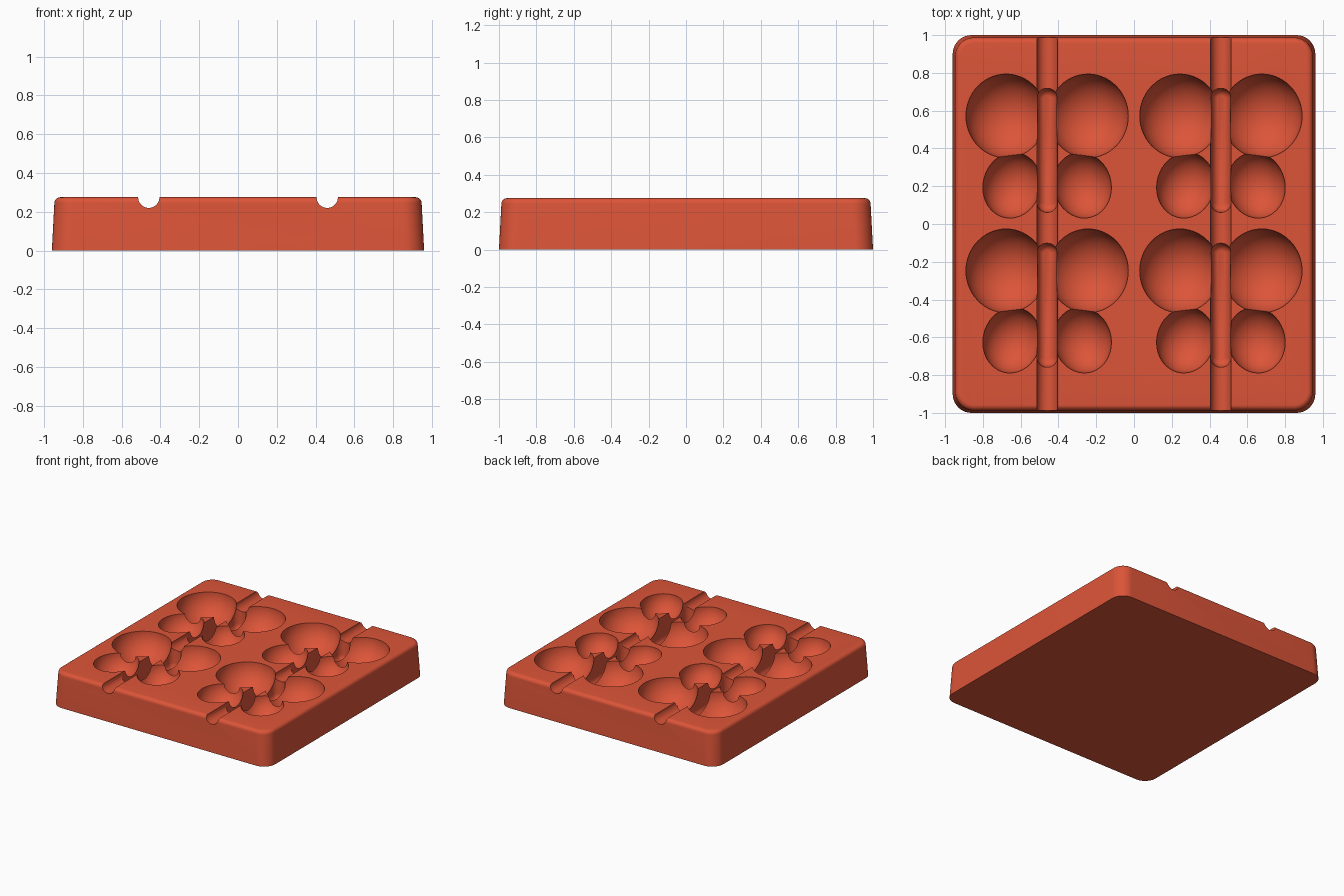
import bpy, bmesh, math
from mathutils import Matrix

cube = bpy.data.objects.get("Cube")
if cube:
    bpy.data.objects.remove(cube)

TOP = 0.275

red = bpy.data.materials.new("warm red")
red.use_nodes = True
colour = (0.72, 0.09, 0.04, 1)
red.diffuse_color = colour
red.node_tree.nodes["Principled BSDF"].inputs["Base Color"].default_value = colour


def add_object(name, bm):
    bmesh.ops.recalc_face_normals(bm, faces=bm.faces)
    mesh = bpy.data.meshes.new(name)
    bm.to_mesh(mesh)
    bm.free()
    mesh.materials.append(red)
    obj = bpy.data.objects.new(name, mesh)
    bpy.context.scene.collection.objects.link(obj)
    return obj


def loft(name, levels, x=0, y=0, steps=10):
    """Stack rounded rectangles given as (half x, half y, corner radius, z)."""
    bm = bmesh.new()
    rings = []
    for hx, hy, r, z in levels:
        ring = []
        for q, (sx, sy) in enumerate([(1, 1), (-1, 1), (-1, -1), (1, -1)]):
            for i in range(steps + 1):
                a = (q + i / steps) * math.pi / 2
                ring.append(bm.verts.new((x + sx * (hx - r) + r * math.cos(a),
                                          y + sy * (hy - r) + r * math.sin(a), z)))
        rings.append(ring)
    for low, high in zip(rings, rings[1:]):
        for i in range(len(low)):
            j = (i + 1) % len(low)
            bm.faces.new((low[i], low[j], high[j], high[i]))
    bm.faces.new(rings[0])
    bm.faces.new(rings[-1])
    return add_object(name, bm)


def bowl(name, x, y, radii, tilt):
    bm = bmesh.new()
    bmesh.ops.create_uvsphere(bm, u_segments=56, v_segments=27, radius=1)
    bm.transform(Matrix.Translation((x, y, TOP)) @ Matrix.Rotation(tilt, 4, "Z")
                 @ Matrix.Diagonal((*radii, 1)))
    return add_object(name, bm)


def groove(name, x):
    bm = bmesh.new()
    bmesh.ops.create_cone(bm, cap_ends=True, segments=42, radius1=0.055,
                          radius2=0.055, depth=2.4)
    bm.transform(Matrix.Translation((x, 0, TOP)) @ Matrix.Rotation(math.pi / 2, 4, "X"))
    return add_object(name, bm)


def carve(cutter):
    """Subtract one cutter from the tray, then discard it."""
    cutter.hide_render = True
    mod = tray.modifiers.new("cavity", "BOOLEAN")
    mod.operation = "DIFFERENCE"
    mod.solver = "MANIFOLD"
    mod.object = cutter
    bpy.ops.object.modifier_apply(modifier=mod.name)
    bpy.data.objects.remove(cutter)


# Tray block: drafted sides and a rounded top edge
edge = 0.03
levels = [(0.96, 1.0, 0.1, 0), (0.947, 0.987, 0.1, TOP - edge)]
for i in range(1, 7):
    a = i / 6 * math.pi / 2
    inset = edge * (1 - math.cos(a))
    levels.append((0.947 - inset, 0.987 - inset, 0.1 - inset,
                   TOP - edge + edge * math.sin(a)))
tray = loft("mould_tray", levels)
bpy.ops.object.select_all(action="DESELECT")
bpy.context.view_layer.objects.active = tray
tray.select_set(True)

# Body slot profile: steep walls with a rounded floor
slot = [(0.055, 0.331, 0.053, TOP + 0.05), (0.05, 0.326, 0.048, TOP - 0.15)]
for i in range(1, 6):
    a = i / 6 * math.pi / 2
    inset = 0.045 * (1 - math.cos(a))
    slot.append((0.05 - inset, 0.326 - inset, 0.048 - inset,
                 TOP - 0.15 - 0.05 * math.sin(a)))

for cx in (-0.46, 0.46):
    # Stick groove running from front to back
    carve(groove("stick_groove_cutter", cx))

    # Winged cavities, two along each groove
    for cy in (0.39, -0.43):
        carve(loft("body_cutter", slot, cx, cy))
        for side in (-1, 1):
            carve(bowl("upper_wing_cutter", cx + side * 0.217, cy + 0.182,
                       (0.213, 0.222, 0.2), 0))
            carve(bowl("lower_wing_cutter", cx + side * 0.187, cy - 0.185,
                       (0.152, 0.175, 0.155), side * 0.25))

bpy.ops.object.shade_smooth_by_angle(angle=math.radians(30))
